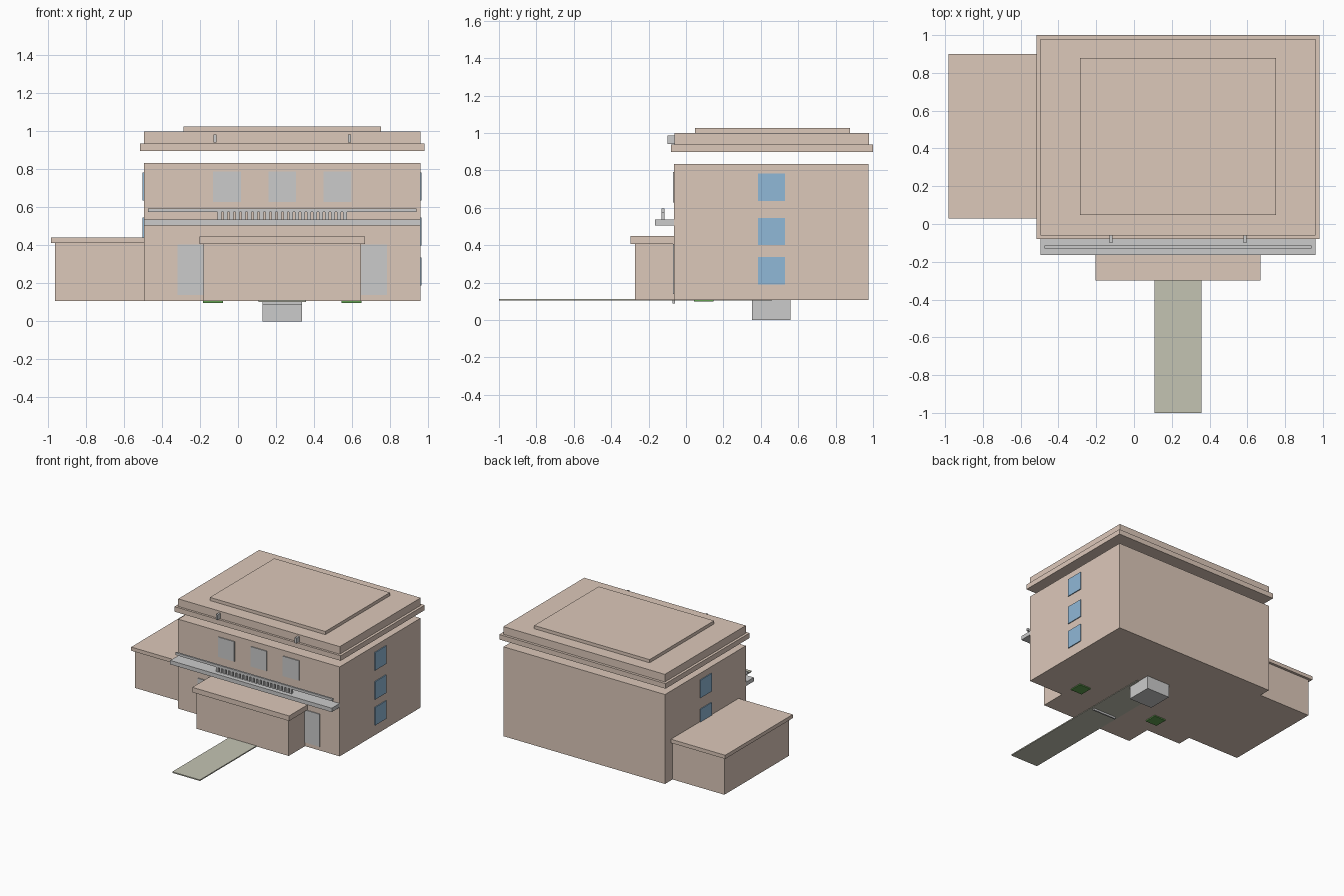
import bpy


def material(name, rgb):
    m = bpy.data.materials.new(name)
    m.diffuse_color = (*rgb, 1)
    return m


BEIGE = material("beige_render", (0.72, 0.58, 0.49))
BLUE = material("blue_glass", (0.28, 0.48, 0.68))
GREEN = material("green_hedge", (0.12, 0.35, 0.08))
STONE = material("path_stone", (0.55, 0.55, 0.45))


def box(name, x, y, z, mat=None):
    """Axis-aligned box from (min, max) ranges."""
    bpy.ops.mesh.primitive_cube_add(size=1, location=[(a + b) / 2 for a, b in (x, y, z)])
    o = bpy.context.object
    o.name = name
    o.scale = [b - a for a, b in (x, y, z)]
    bpy.ops.object.transform_apply(location=False, rotation=False, scale=True)
    if mat:
        o.data.materials.append(mat)
    return o


BASE = 0.107
MID = 0.233  # centre line of the main block

# Main block and floating stepped roof
box("main_block", (-0.495, 0.96), (-0.063, 0.977), (BASE, 0.835), BEIGE)
box("roof_eave", (-0.516, 0.981), (-0.08, 1.0), (0.897, 0.938), BEIGE)
box("roof_parapet", (-0.495, 0.96), (-0.062, 0.979), (0.938, 1.0), BEIGE)
box("roof_plate", (-0.287, 0.753), (0.048, 0.878), (1.0, 1.026), BEIGE)

# Side wing
box("wing_block", (-0.962, -0.495), (0.05, 0.88), (BASE, 0.412), BEIGE)
box("wing_roof", (-0.983, -0.475), (0.03, 0.9), (0.412, 0.442), BEIGE)

# Front porch
box("porch_block", (-0.182, 0.648), (-0.273, -0.063), (BASE, 0.407), BEIGE)
box("porch_roof", (-0.203, 0.669), (-0.298, -0.063), (0.407, 0.448), BEIGE)

# Balcony with railing
box("balcony_slab", (-0.495, 0.96), (-0.165, -0.06), (0.506, 0.538))
box("balcony_rail", (-0.474, 0.939), (-0.13, -0.115), (0.575, 0.595))
for i in range(22):
    cx = MID + (i - 10.5) * 0.0315
    box("baluster", (cx - 0.0105, cx + 0.0105), (-0.13, -0.115), (0.538, 0.575))

# Front windows and doors beside the porch
for cx in (MID - 0.291, MID, MID + 0.291):
    box("front_window", (cx - 0.073, cx + 0.073), (-0.07, -0.06), (0.628, 0.79))
for s in (-1, 1):
    cx = MID + s * 0.478
    box("front_door", (cx - 0.073, cx + 0.073), (-0.07, -0.06), (0.14, 0.405))
    # Roof lamps
    cx = MID + s * 0.355
    box("roof_lamp", (cx - 0.008, cx + 0.008), (-0.1, -0.06), (0.942, 0.985))
    # Hedges sunk under the house
    cx = MID + s * 0.365
    box("hedge", (cx - 0.052, cx + 0.052), (0.042, 0.146), (0.098, 0.12), GREEN)

# Blue side windows on both ends
for x in ((0.955, 0.967), (-0.502, -0.49)):
    for z in (0.19, 0.4, 0.637):
        box("side_window", x, (0.385, 0.53), (z, z + 0.146), BLUE)

# Path, step and foundation block
box("path", (0.108, 0.357), (-1.0, 0.46), (0.103, 0.112), STONE)
box("door_step", (0.129, 0.337), (-0.072, -0.06), (0.088, 0.12))
box("foundation_block", (0.129, 0.337), (0.353, 0.56), (0.0, 0.12))
